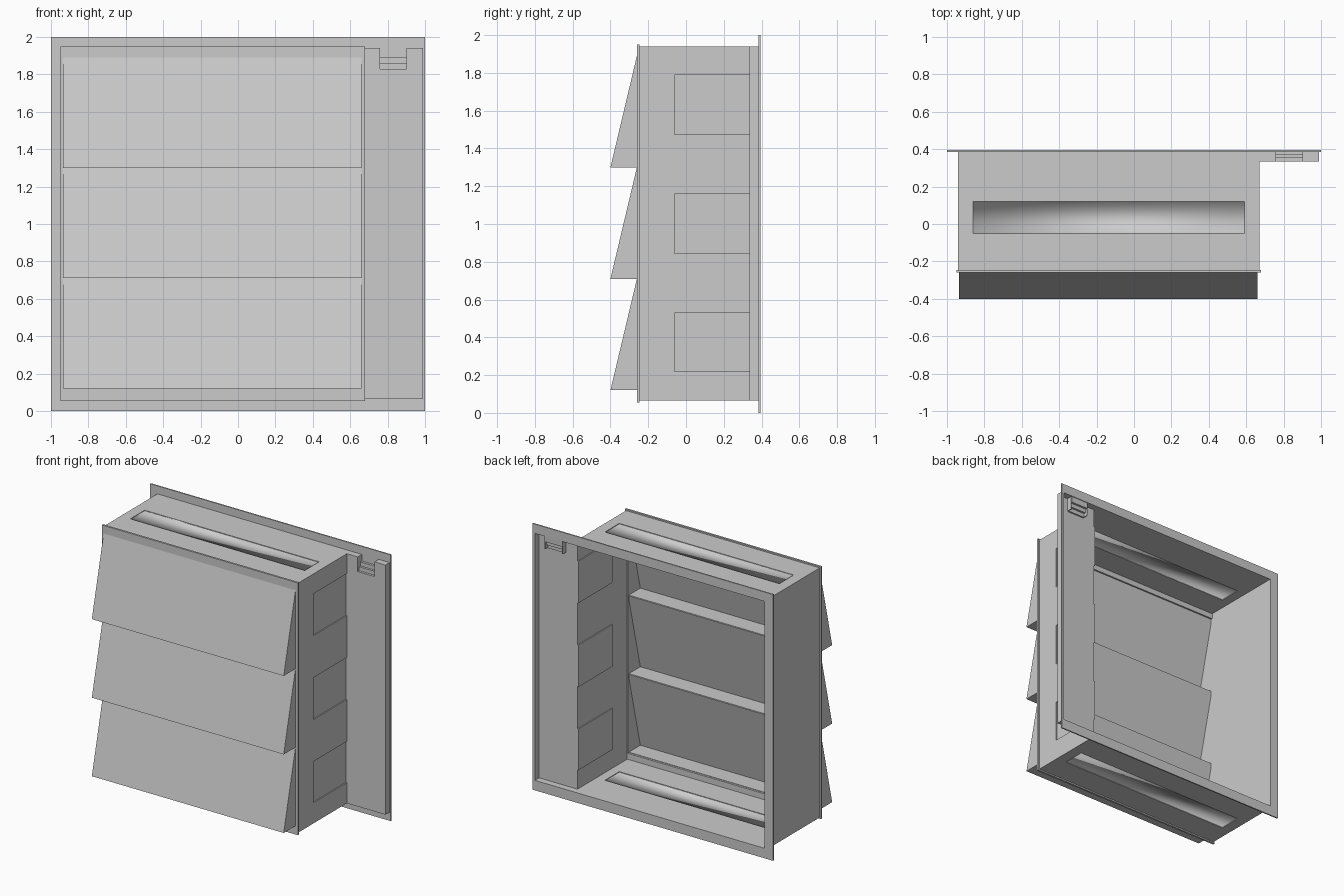
import bpy
import bmesh

cube = bpy.data.objects.get("Cube")
if cube:
    bpy.data.objects.remove(cube, do_unlink=True)

grey = bpy.data.materials.new("plain_grey")
grey.use_nodes = True
GREY = (0.6, 0.6, 0.6, 1)
grey.diffuse_color = GREY
grey.node_tree.nodes["Principled BSDF"].inputs["Base Color"].default_value = GREY


def finish(name, bm, smooth=False):
    mesh = bpy.data.meshes.new(name)
    for f in bm.faces:
        f.smooth = smooth
    bm.to_mesh(mesh)
    bm.free()
    mesh.materials.append(grey)
    obj = bpy.data.objects.new(name, mesh)
    bpy.context.collection.objects.link(obj)
    return obj


def place(axis, p, d):
    """Point p in the plane across an axis, at distance d along it."""
    co = list(p)
    co.insert("xyz".index(axis), d)
    return co


def rect(u0, u1, v0, v1):
    return [(u0, v0), (u1, v0), (u1, v1), (u0, v1)]


def prism(name, pts, axis, a, b, open_back=False):
    bm = bmesh.new()
    near, far = [[bm.verts.new(place(axis, p, d)) for p in pts] for d in (a, b)]
    bm.faces.new(near)
    bm.faces.new(far)
    for i in range(len(pts)):
        j = (i + 1) % len(pts)
        bm.faces.new((near[i], near[j], far[j], far[i]))
    bmesh.ops.recalc_face_normals(bm, faces=bm.faces)
    if open_back:
        back = [f for f in bm.faces if f.normal.y > 0.9]
        bmesh.ops.delete(bm, geom=back, context='FACES')
    return finish(name, bm)


def ring(name, outer, inner, axis, a, b):
    bm = bmesh.new()
    loops = [[bm.verts.new(place(axis, p, d)) for p in pts]
             for pts, d in ((outer, a), (outer, b), (inner, b), (inner, a))]
    for k in range(4):
        m, n = loops[k], loops[(k + 1) % 4]
        for i in range(4):
            j = (i + 1) % 4
            bm.faces.new((m[i], m[j], n[j], n[i]))
    bmesh.ops.recalc_face_normals(bm, faces=bm.faces)
    return finish(name, bm)


def tray(name, pts, floor, rim):
    """Shallow softly shaded recess, facing from floor towards rim."""
    bm = bmesh.new()
    f = [bm.verts.new((x, y, floor)) for x, y in pts]
    r = [bm.verts.new((x, y, rim)) for x, y in pts]
    bm.faces.new(f)
    for i in range(4):
        j = (i + 1) % 4
        bm.faces.new((f[j], f[i], r[i], r[j]))
    if rim < floor:
        bmesh.ops.reverse_faces(bm, faces=bm.faces)
    return finish(name, bm, True)


def thicken(obj, t):
    mod = obj.modifiers.new("thickness", 'SOLIDIFY')
    mod.thickness = t


T = 0.01                      # sheet thickness
L, R = -0.94, 0.67            # body sides
FRONT, STEP, BACK = -0.245, 0.335, 0.385
LOW, TOP = 0.065, 1.94

# Rear mounting flange and front frame
ring("rear_flange", rect(-1, 1, 0, 2), rect(L + T, 0.98, LOW + T, TOP - T),
     "y", BACK, BACK + T)
ring("front_frame", rect(-0.95, 0.68, 0.055, 1.95), rect(-0.93, 0.655, 0.12, 1.89),
     "y", -0.26, FRONT)

# Top and bottom walls, each with a recessed slot
slot = rect(-0.86, 0.59, -0.05, 0.12)
for side, z in (("top", TOP - T), ("bottom", LOW)):
    ring(side + "_wall", rect(L, R, FRONT, BACK), slot, "z", z, z + T)
    mid = z + T / 2
    tray(side + "_slot_upper", slot, mid + 0.0005, z + T)
    tray(side + "_slot_lower", slot, mid - 0.0005, z)

# Plain side wall
prism("right_wall", rect(FRONT, BACK, LOW, TOP), "x", L, L + T)

# Side wall with three bays open towards the step, filled by recessed panels
bays = [(0.22, 0.53), (0.845, 1.16), (1.475, 1.79)]
comb = [(STEP, LOW)]
for z0, z1 in bays:
    comb += [(STEP, z0), (-0.06, z0), (-0.06, z1), (STEP, z1)]
comb += [(STEP, TOP), (FRONT, TOP), (FRONT, LOW)]
prism("left_wall", comb, "x", R - T, R)
for i, (z0, z1) in enumerate(bays):
    prism(f"recessed_panel_{i + 1}", rect(-0.06, STEP + T, z0, z1), "x",
          R - 1.8 * T, R - 0.8 * T)

# Hollow step beside the body, with a notch in its top edge
N0, N1, NZ, EDGE = 0.76, 0.90, 1.83, 0.99
prism("step_face", [(R - T, LOW), (EDGE, LOW), (EDGE, TOP), (N1, TOP), (N1, NZ),
                    (N0, NZ), (N0, TOP), (R - T, TOP)], "y", STEP, STEP + T)
prism("step_side", rect(STEP, BACK, LOW, TOP), "x", EDGE - T, EDGE)
prism("step_bottom", rect(R, EDGE, STEP, BACK), "z", LOW, LOW + T)
for name, x0, x1 in (("inner", R, N0), ("outer", N1, EDGE)):
    prism(f"step_top_{name}", rect(x0, x1, STEP, BACK), "z", TOP - T, TOP)
for name, x in (("inner", N0 - T / 2), ("outer", N1)):
    prism(f"notch_cheek_{name}", rect(STEP, BACK, NZ, TOP), "x", x, x + T / 2)

# Small stair in the notch
bm = bmesh.new()
stair = [(STEP, NZ), (0.352, NZ), (0.352, 1.86), (0.368, 1.86),
         (0.368, 1.89), (BACK, 1.89), (BACK, TOP)]
rows = [[bm.verts.new((x, y, z)) for x in (N0, N1)] for y, z in stair]
for a, b in zip(rows, rows[1:]):
    bm.faces.new((a[0], a[1], b[1], b[0]))
thicken(finish("notch_stair", bm), 0.005)

# Three hollow sloping louvres
for i in range(3):
    z = 0.12 + 0.59 * i
    wedge = [(-0.26, z), (-0.40, z), (-0.26, z + 0.59)]
    thicken(prism(f"louvre_{i + 1}", wedge, "x", -0.935, 0.66, True), 0.004)
